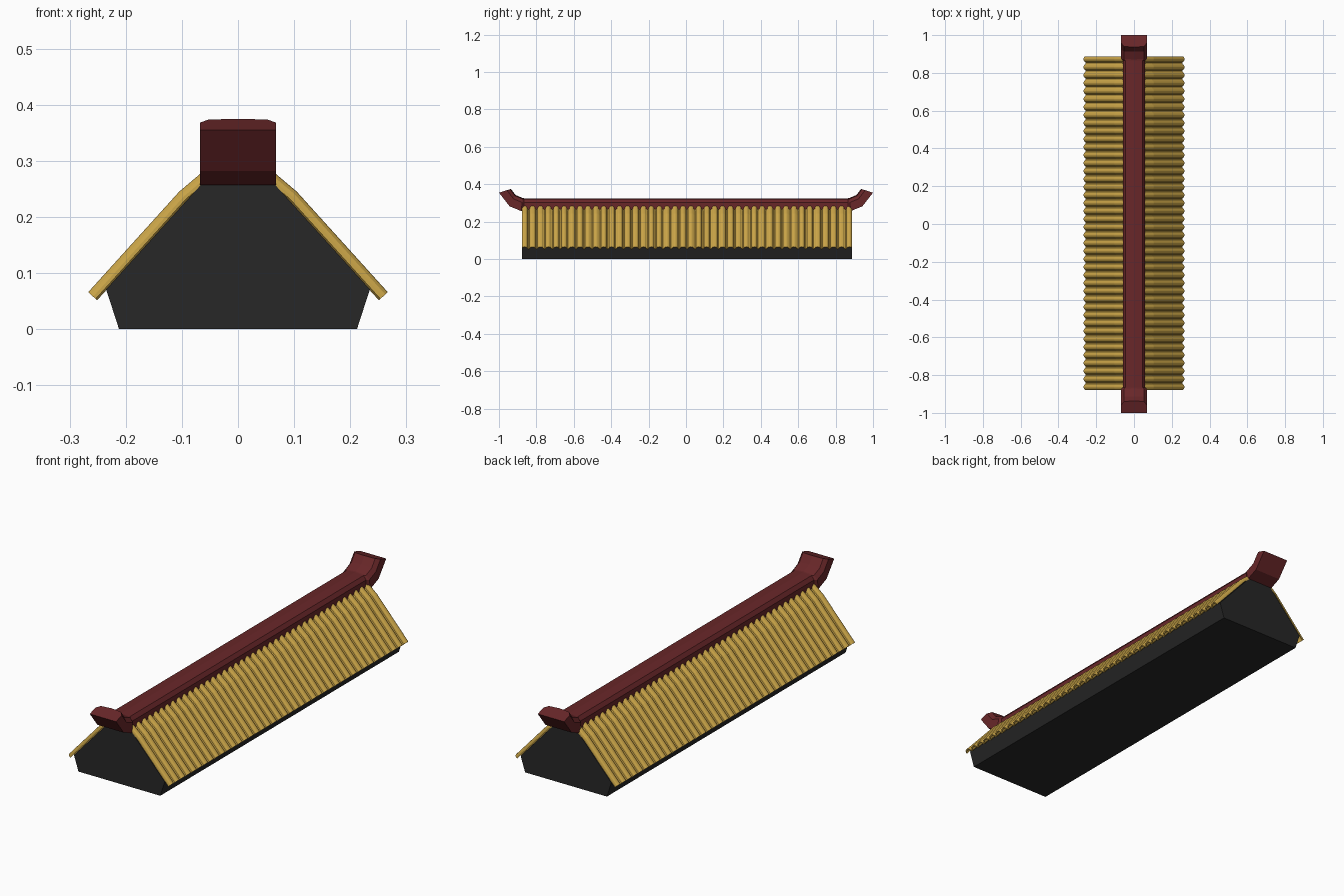
import bpy, math

if "Cube" in bpy.data.objects:
    bpy.data.objects.remove(bpy.data.objects["Cube"])

Y0, Y1 = -0.878, 0.888


def material(name, rgb):
    m = bpy.data.materials.new(name)
    m.diffuse_color = (*rgb, 1)
    m.use_nodes = True
    m.node_tree.nodes["Principled BSDF"].inputs["Base Color"].default_value = m.diffuse_color
    return m


def make(name, verts, faces, mat):
    me = bpy.data.meshes.new(name)
    me.from_pydata(verts, [], faces)
    me.validate()
    ob = bpy.data.objects.new(name, me)
    bpy.context.collection.objects.link(ob)
    me.materials.append(mat)
    bpy.context.view_layer.objects.active = ob
    ob.select_set(True)
    bpy.ops.object.mode_set(mode='EDIT')
    bpy.ops.mesh.select_all(action='SELECT')
    bpy.ops.mesh.normals_make_consistent(inside=False)
    bpy.ops.object.mode_set(mode='OBJECT')
    ob.select_set(False)
    return ob


def loft(name, rings, mat):
    n = len(rings[0])
    verts = [v for r in rings for v in r]
    faces = [(i * n + j, i * n + (j + 1) % n, (i + 1) * n + (j + 1) % n, (i + 1) * n + j)
             for i in range(len(rings) - 1) for j in range(n)]
    faces += [tuple(range(n)), tuple(range(len(verts) - n, len(verts)))]
    return make(name, verts, faces, mat)


gold = material("gold_tile", (0.60, 0.38, 0.065))
red = material("red_ridge", (0.14, 0.02, 0.022))
dark = material("dark_body", (0.02, 0.02, 0.02))

# Dark gable body
half = [(0.212, 0), (0.235, 0.071), (0.06, 0.264)]
prof = half + [(-x, z) for x, z in reversed(half)]
loft("roof_body", [[(x, y, z) for x, z in prof] for y in (Y0, Y1)], dark)

# Ridge beam swept along y, with upturned ends
# section: half width, bottom (y, z), top centre (y, z)
ends = [(0.058, 0.865, 0.262, 0.865, 0.325),
        (0.068, 0.882, 0.257, 0.872, 0.326),
        (0.068, 0.943, 0.282, 0.912, 0.343),
        (0.068, 1.0, 0.355, 0.936, 0.375)]


def section(w, yb, zb, yt, zt, s):
    ring = []
    for fx, t in ((1, 0), (1, 0.66), (0.77, 0.93), (0, 1), (-0.77, 0.93), (-1, 0.66), (-1, 0)):
        ring.append((fx * w, s * (yb + (yt - yb) * t), zb + (zt - zb) * t))
    return ring


rings = [section(*e, -1) for e in reversed(ends)] + [section(*e, 1) for e in ends]
loft("ridge_beam", rings, red)

# Roof tiles: alternating raised covers and narrow sunken pans, as one thick wavy sheet
COUNT, STEPS, THICK = 42, 6, 0.006
cover = 0.030
pan = (Y1 - Y0 - COUNT * cover) / (COUNT - 1)
wave = []
y = Y0
for k in range(COUNT):
    for i in range(STEPS + 1):
        a = math.pi * i / STEPS
        wave.append((y + cover * (1 - math.cos(a)) / 2, 0.012 * (1 - math.sin(a))))
    y += cover
    if k < COUNT - 1:
        wave.append((y + pan * 0.5, 0.0155))
    y += pan

# slope path: outer x, z and inward normal
path = [(0.267, 0.066, -0.74, -0.67), (0.105, 0.245, -0.70, -0.71), (0.053, 0.289, -0.65, -0.76)]
verts, faces, n = [], [], len(wave)
for x, z, nx, nz in path:
    for extra in (0, THICK):
        verts += [(x + nx * (d + extra), yy, z + nz * (d + extra)) for yy, d in wave]
for j in range(n - 1):
    for r in (0, 1):
        for side in (0, n):
            a = r * 2 * n + side + j
            faces.append((a, a + 1, a + 1 + 2 * n, a + 2 * n))
    for r in (0, 2):
        a = r * 2 * n + j
        faces.append((a, a + 1, a + 1 + n, a + n))
for r in (0, 1):
    for j in (0, n - 1):
        a = r * 2 * n + j
        faces.append((a, a + n, a + 3 * n, a + 2 * n))
tiles = make("roof_tiles", verts, faces, gold)
tiles.modifiers.new("both_slopes", 'MIRROR')
